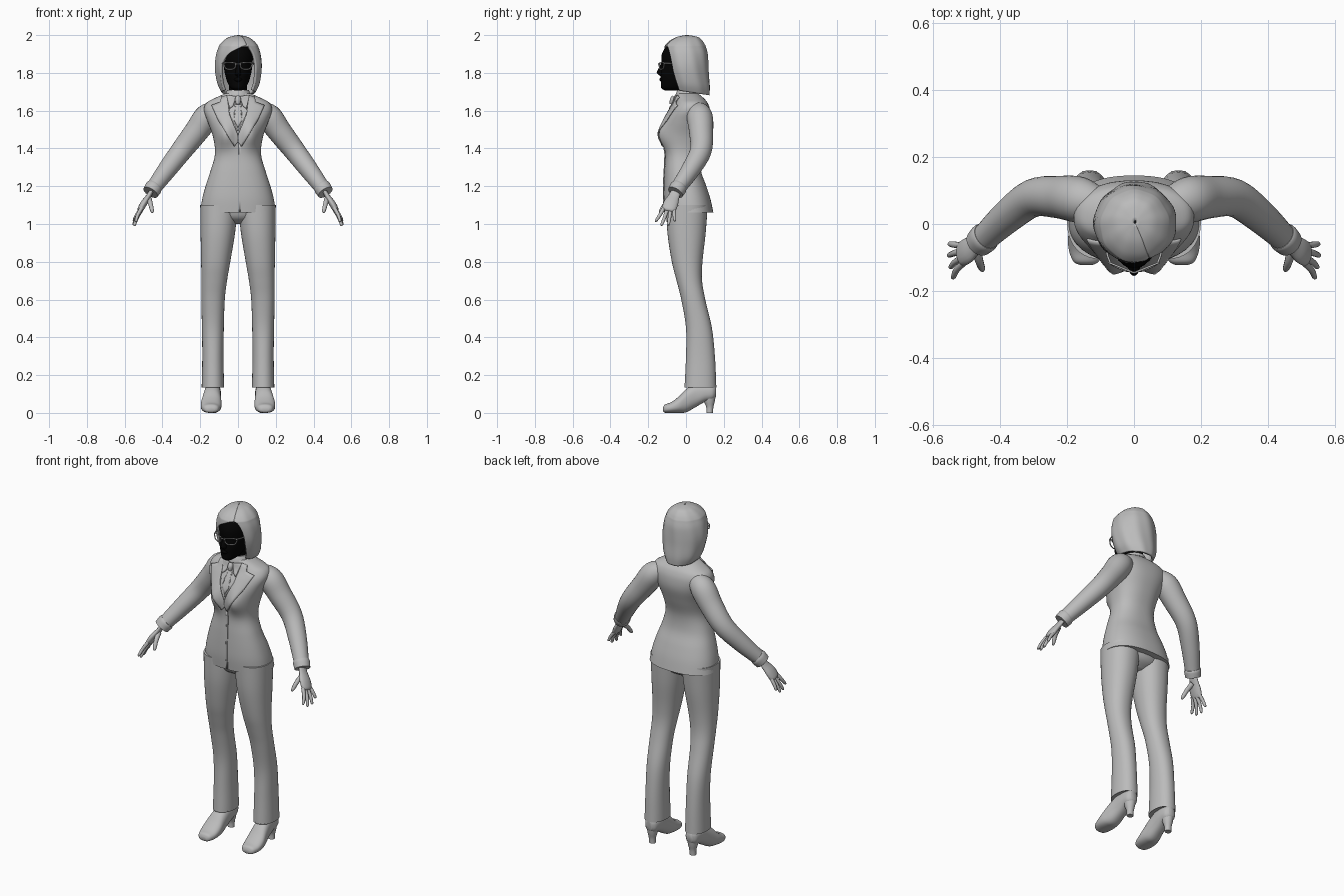
import bpy, bmesh
from math import sin, cos, pi, radians, exp, copysign
from mathutils import Vector
from mathutils.bvhtree import BVHTree

cube = bpy.data.objects.get("Cube")
if cube:
    bpy.data.objects.remove(cube)


def material(name, value):
    m = bpy.data.materials.new(name)
    m.use_nodes = True
    colour = (value, value, value, 1)
    m.diffuse_color = colour
    m.node_tree.nodes["Principled BSDF"].inputs["Base Color"].default_value = colour
    return m


grey = material("light grey", 0.5)
black = material("black", 0.001)


def smooth(rows, steps):
    """Catmull-Rom interpolation of rows of numbers."""
    pts = [rows[0], *rows, rows[-1]]
    out = []
    for quad in zip(pts, pts[1:], pts[2:], pts[3:]):
        for i in range(steps):
            t = i / steps
            out.append([0.5 * (2 * b + (c - a) * t + (2 * a - 5 * b + 4 * c - d) * t * t
                               + (3 * b - a - 3 * c + d) * t ** 3) for a, b, c, d in zip(*quad)])
    return out + [list(rows[-1])]


def finish(name, bm, mat, angle=50):
    bmesh.ops.recalc_face_normals(bm, faces=bm.faces)
    mesh = bpy.data.meshes.new(name)
    bm.to_mesh(mesh)
    bm.free()
    mesh.materials.append(mat)
    ob = bpy.data.objects.new(name, mesh)
    bpy.context.collection.objects.link(ob)
    bpy.ops.object.select_all(action='DESELECT')
    ob.select_set(True)
    bpy.context.view_layer.objects.active = ob
    bpy.ops.object.shade_smooth_by_angle(angle=radians(angle))
    return ob


def skin(name, rings, mat, closed=True):
    """Bridge a list of point rings; closed rings also get end caps."""
    bm = bmesh.new()
    loops = [[bm.verts.new(p) for p in ring] for ring in rings]
    n = len(loops[0])
    for a, b in zip(loops, loops[1:]):
        for i in range(n if closed else n - 1):
            j = (i + 1) % n
            bm.faces.new((a[i], a[j], b[j], b[i]))
    if closed:
        bm.faces.new(loops[0])
        bm.faces.new(loops[-1])
    return finish(name, bm, mat)


def loft(name, rows, mat=grey, along='z', side=1, power=1.0, seg=40, steps=5, shape=None):
    """Rows: position, centre x, half width, low edge, high edge."""
    rings = []
    for h, cx, r, lo, hi in smooth(rows, steps):
        ring = []
        for i in range(seg):
            c, s = cos(2 * pi * i / seg), sin(2 * pi * i / seg)
            x = side * (cx + r * copysign(abs(c) ** power, c))
            w = (lo + hi) / 2 + (hi - lo) / 2 * copysign(abs(s) ** power, s)
            p = Vector((x, w, h) if along == 'z' else (x, h, w))
            ring.append(shape(p) if shape else p)
        rings.append(ring)
    return skin(name, rings, mat)


def tube(name, pts, mat=grey, side=1, flat=1.0, ref=(0, 1, 0), seg=16, steps=5):
    """Points: x, y, z, radius."""
    path = smooth(pts, steps)
    rings = []
    for k, p in enumerate(path):
        a, b = path[max(k - 1, 0)], path[min(k + 1, len(path) - 1)]
        t = (Vector(b[:3]) - Vector(a[:3])).normalized()
        u = Vector(ref).cross(t).normalized()
        v = t.cross(u)
        ring = []
        for i in range(seg):
            a = 2 * pi * i / seg
            q = Vector(p[:3]) + p[3] * (u * cos(a) * flat + v * sin(a))
            ring.append((q.x * side, q.y, q.z))
        rings.append(ring)
    return skin(name, rings, mat)


# Jacket body, with the bust pushed forward
def bust(p):
    if p.y < 0:
        p.y -= 0.035 * exp(-((abs(p.x) - 0.07) / 0.045) ** 2 - ((p.z - 1.47) / 0.065) ** 2)
    return p


jacket = loft("jacket", [
    (1.06, 0, .2, -.112, .145), (1.13, 0, .19, -.118, .13), (1.2, 0, .172, -.118, .108),
    (1.28, 0, .146, -.115, .08), (1.37, 0, .122, -.11, .078), (1.46, 0, .132, -.117, .105),
    (1.54, 0, .16, -.112, .128), (1.6, 0, .18, -.085, .128), (1.64, 0, .168, -.06, .115),
    (1.665, 0, .125, -.052, .095), (1.69, 0, .07, -.048, .065)],
    power=0.85, seg=64, shape=bust)

# Hips under the hem
loft("trouser_seat", [(1.0, 0, .06, -.03, .05), (1.035, 0, .14, -.08, .1), (1.1, 0, .18, -.1, .12)])

# Surface used to lay the lapels, shirt and tie on the jacket
scan = bmesh.new()
scan.from_mesh(jacket.data)
surface = BVHTree.FromBMesh(scan)
scan.free()


def patch(name, outline, lift, side=1):
    bm = bmesh.new()
    bm.faces.new([bm.verts.new((side * x, 0, z)) for x, z in outline])
    bmesh.ops.triangulate(bm, faces=bm.faces)
    bmesh.ops.subdivide_edges(bm, edges=bm.edges, cuts=5, use_grid_fill=True)
    for v in bm.verts:
        hit = surface.ray_cast(Vector((v.co.x, -1, v.co.z)), Vector((0, 1, 0)))[0]
        if hit is None:
            hit = surface.find_nearest(Vector((v.co.x, -.05, v.co.z)))[0]
        v.co.y = hit.y - lift
    ob = finish(name, bm, grey)
    mod = ob.modifiers.new("thickness", 'SOLIDIFY')
    mod.thickness = 0.006
    mod.offset = 0
    return ob


patch("shirt_front", [(-.06, 1.675), (.06, 1.675), (.04, 1.57), (0, 1.49), (-.04, 1.57)], .001)
patch("tie", [(-.012, 1.66), (.012, 1.66), (.009, 1.635), (.022, 1.55), (0, 1.51),
              (-.022, 1.55), (-.009, 1.635)], .007)
patch("front_edge", [(.004, 1.43), (.014, 1.43), (.014, 1.065), (.004, 1.065)], .001)
tube("tie_knot", [(0, -.062, 1.675, .012), (0, -.07, 1.655, .016), (0, -.078, 1.633, .009)], ref=(1, 0, 0))

# Shirt collar band around the neck
loft("shirt_collar", [(1.655, 0, .073, -.06, .07), (1.685, 0, .066, -.055, .066), (1.71, 0, .057, -.045, .062)])

for s, label in ((1, "left"), (-1, "right")):
    patch("lapel_" + label, [(.058, 1.682), (.088, 1.672), (.094, 1.645), (.14, 1.628),
                             (.105, 1.55), (.02, 1.41), (-.004, 1.44), (.004, 1.48),
                             (.045, 1.58)], .007, s)
    patch("collar_point_" + label, [(.008, 1.675), (.06, 1.683), (.045, 1.61), (.026, 1.625)], .011, s)

    # Sleeve and cuff
    tube("sleeve_" + label, [
        (.1, .06, 1.605, .045), (.16, .072, 1.57, .068), (.22, .08, 1.49, .064), (.3, .078, 1.387, .057),
        (.375, .025, 1.288, .05), (.45, -.045, 1.187, .04)], side=s, seg=28)
    tube("cuff_" + label, [(.441, -.036, 1.199, .043), (.448, -.042, 1.19, .046), (.463, -.056, 1.167, .043)],
         side=s, seg=28)

    # Hand
    tube("palm_" + label, [(.455, -.05, 1.18, .025), (.475, -.064, 1.145, .03), (.498, -.08, 1.11, .039),
                           (.516, -.09, 1.078, .036), (.521, -.093, 1.068, .022)], side=s, flat=.45)
    fingers = {"index": ((-.117, 1.085), (.543, -.158, 1.012)),
               "middle": ((-.099, 1.077), (.55, -.128, .992)),
               "ring": ((-.081, 1.077), (.555, -.093, .993)),
               "little": ((-.064, 1.083), (.553, -.06, 1.015))}
    for finger, ((y, z), (tx, ty, tz)) in fingers.items():
        tube(finger + "_finger_" + label, [
            (.51, y, z, .0105), ((.518 + tx) / 2, (y + ty) / 2, (z + tz) / 2, .0095),
            (tx - .003, ty, tz + .006, .0075), (tx, ty, tz, .003)], side=s, seg=10)
    tube("thumb_" + label, [(.472, -.07, 1.135, .015), (.463, -.108, 1.105, .0125),
                            (.455, -.132, 1.072, .01), (.452, -.14, 1.06, .004)],
         side=s, ref=(1, 0, 0), seg=10)

    # Trouser leg
    loft("trouser_leg_" + label, [
        (.14, .133, .059, -.008, .16), (.15, .133, .059, -.007, .16), (.3, .133, .056, 0, .153),
        (.45, .133, .058, 0, .137), (.6, .132, .062, -.025, .102), (.7, .126, .068, -.05, .085),
        (.8, .118, .077, -.075, .087), (.95, .107, .091, -.098, .104),
        (1.1, .1, .1, -.105, .115)], side=s, power=.92)

    # Heeled shoe
    loft("shoe_" + label, [
        (-.122, .143, .02, .008, .028), (-.112, .143, .038, .001, .044), (-.08, .143, .051, 0, .056),
        (-.04, .142, .055, 0, .085), (0, .139, .05, .003, .125), (.05, .135, .044, .03, .155),
        (.1, .133, .042, .058, .155), (.14, .133, .036, .068, .15),
        (.158, .133, .02, .085, .14)], along='y', side=s, power=.85)
    loft("heel_" + label, [(0, .133, .019, .108, .143), (.03, .133, .02, .107, .145),
                           (.06, .133, .027, .095, .152), (.095, .133, .034, .08, .158)], side=s, seg=20)

    # Spectacle rim and temple
    rim = [(.012, 1.852), (.07, 1.854), (.069, 1.83), (.056, 1.82), (.027, 1.82), (.014, 1.832), (.012, 1.852)]
    tube("glasses_rim_" + label, [(x, -.142 + 5 * x * x, z, .0032) for x, z in rim], side=s, seg=8, steps=3)
    tube("glasses_temple_" + label, [(.07, -.118, 1.852, .0035), (.082, -.08, 1.85, .0035),
                                     (.084, 0, 1.845, .0035)], side=s, ref=(1, 0, 0), seg=8)
tube("glasses_bridge", [(-.013, -.141, 1.845, .003), (0, -.145, 1.848, .003), (.013, -.141, 1.845, .003)], seg=8)

# Head, neck and nose
loft("neck", [(1.65, 0, .05, -.04, .055), (1.7, 0, .047, -.038, .05), (1.76, 0, .048, -.05, .05)], black)
loft("head", [
    (1.708, 0, .022, -.115, -.04), (1.722, 0, .04, -.132, 0), (1.75, 0, .056, -.132, .04),
    (1.79, 0, .068, -.134, .065), (1.84, 0, .076, -.128, .085), (1.89, 0, .078, -.13, .09),
    (1.93, 0, .068, -.112, .085), (1.96, 0, .045, -.075, .06)], black)
loft("nose", [(1.782, 0, .012, -.135, -.11), (1.797, 0, .016, -.153, -.11), (1.81, 0, .013, -.152, -.11),
              (1.855, 0, .007, -.13, -.11)], black, seg=16)
loft("lips", [(1.75, 0, .008, -.13, -.11), (1.765, 0, .022, -.141, -.1), (1.78, 0, .008, -.13, -.11)],
     black, seg=16)

# Bobbed hair: arcs swept round the head from a side parting, open at the face
hair_rows = [  # height, half width, front, back, opening left, opening right
    (1.7, .09, -.085, .125, 58, -60), (1.74, .11, -.095, .127, 54, -55), (1.8, .122, -.108, .121, 50, -50),
    (1.85, .124, -.115, .118, 48, -45), (1.9, .117, -.118, .114, 43, -28), (1.935, .106, -.115, .105, 34, 5),
    (1.948, .1, -.11, .1, 25, 24), (1.97, .08, -.088, .086, 25, 25), (1.99, .05, -.05, .062, 25, 25),
    (2.0, .004, 0, .012, 25, 25)]
rings = []
for z, r, y0, y1, left, right in smooth(hair_rows, 4):
    ring = []
    for i in range(81):
        a = radians(left + (360 + right - left) * i / 80)
        wave = 1 + .012 * sin(9 * a + 12 * z)
        x, y = r * wave * sin(a), (y0 + y1) / 2 - (y1 - y0) / 2 * wave * cos(a)
        drop = .15 * y * max(0, (1.85 - z) / .15)
        ring.append((x + .003, y, z - drop))
    rings.append(ring)
hair = skin("hair", rings, grey, closed=False)
shell = hair.modifiers.new("thickness", 'SOLIDIFY')
shell.thickness = 0.014
shell.offset = -1
